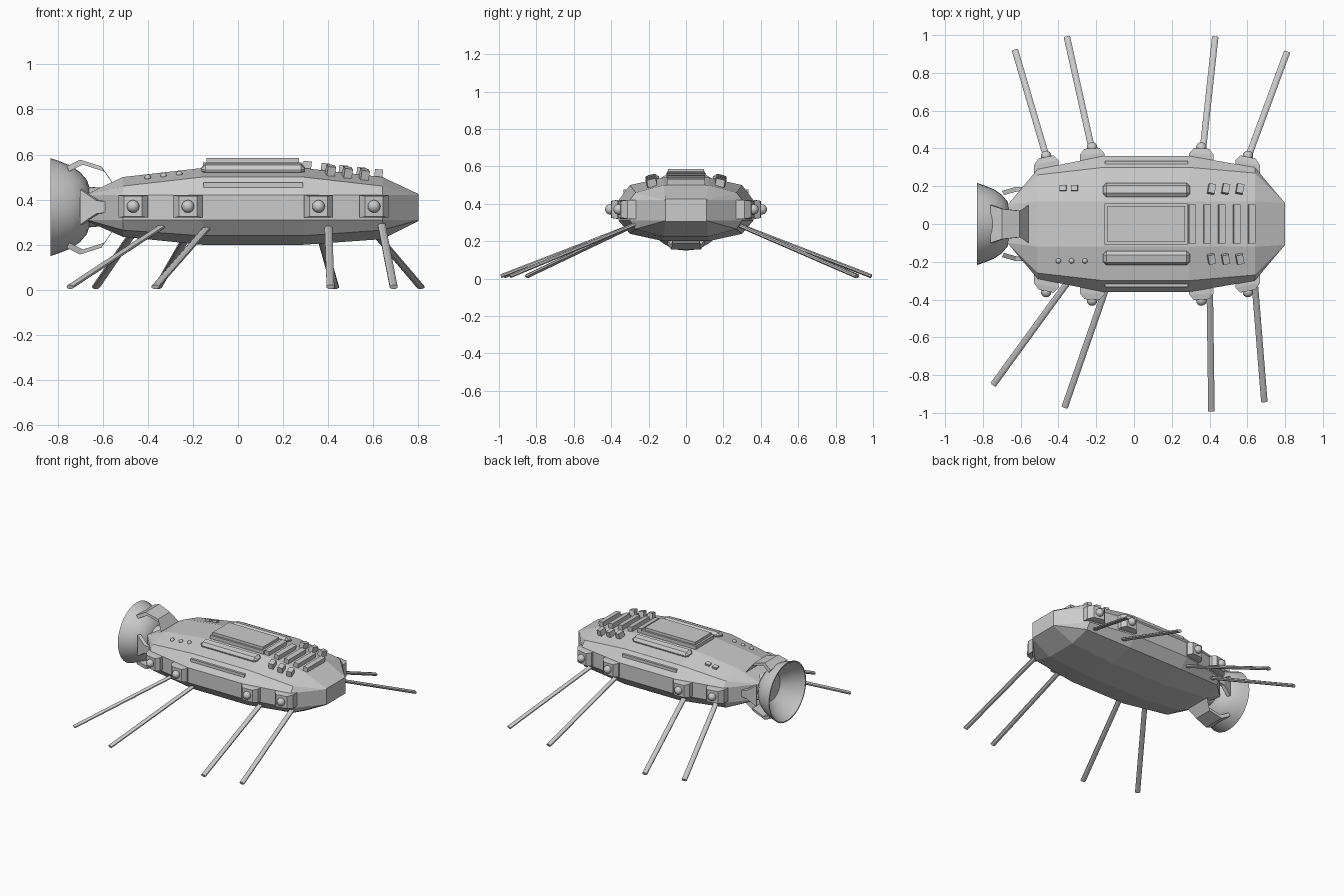
import bpy, bmesh, math
from mathutils import Vector, Matrix

if "Cube" in bpy.data.objects:
    bpy.data.objects.remove(bpy.data.objects["Cube"])

def make(name, bm, smooth=False):
    bmesh.ops.remove_doubles(bm, verts=bm.verts, dist=1e-5)
    bmesh.ops.recalc_face_normals(bm, faces=bm.faces)
    me = bpy.data.meshes.new(name)
    bm.to_mesh(me)
    bm.free()
    ob = bpy.data.objects.new(name, me)
    bpy.context.collection.objects.link(ob)
    if smooth:
        bpy.context.view_layer.objects.active = ob
        ob.select_set(True)
        bpy.ops.object.shade_smooth_by_angle(angle=math.radians(35))
        ob.select_set(False)
    return ob

def box(name, loc, size, rot=(0, 0, 0), bevel=0):
    bm = bmesh.new()
    bmesh.ops.create_cube(bm, size=1, matrix=Matrix.Diagonal((*size, 1)))
    ob = make(name, bm)
    ob.location, ob.rotation_euler = loc, rot
    if bevel:
        m = ob.modifiers.new("chamfer", 'BEVEL')
        m.width, m.segments = bevel, 1
    return ob

def ball(name, loc, r):
    bm = bmesh.new()
    bmesh.ops.create_uvsphere(bm, u_segments=16, v_segments=10, radius=r)
    make(name, bm, True).location = loc

def loft(bm, rings):
    vs = [[bm.verts.new(p) for p in ring] for ring in rings]
    n = len(vs[0])
    for a, b in zip(vs, vs[1:]):
        for i in range(n):
            bm.faces.new((a[i], a[(i + 1) % n], b[(i + 1) % n], b[i]))
    return vs

# Hull: x, side half-width, shoulder half-width, deck half-width, shoulder z, deck z, lower z, keel z
sections = [(-.67, .10, .10, .10, .42, .425, .31, .305),
            (-.51, .29, .26, .12, .46, .50, .265, .235),
            (-.16, .36, .30, .12, .50, .54, .24, .20),
            (.29, .36, .30, .12, .50, .54, .24, .20),
            (.64, .30, .27, .12, .46, .50, .265, .225),
            (.80, .11, .11, .11, .42, .425, .31, .305)]
bm = bmesh.new()
rings = []
for x, w, s, d, zs, zd, zb, zk in sections:
    half = [(d, zk), (s, zb), (w, .31), (w, .42), (s, zs), (d, zd)]
    rings.append([(x, y, z) for y, z in half] + [(x, -y, z) for y, z in reversed(half)])
vs = loft(bm, rings)
bm.faces.new(vs[0])
bm.faces.new(vs[-1])
bmesh.ops.dissolve_degenerate(bm, edges=bm.edges, dist=1e-5)
make("hull", bm)

# Engine bell, revolved about the x axis
CZ = .367
profile = [(-.60, 0), (-.60, .085), (-.66, .09), (-.67, .12), (-.70, .155), (-.74, .183),
           (-.79, .203), (-.83, .217), (-.83, .209), (-.76, .165), (-.71, .11), (-.70, .10), (-.70, 0)]
bm = bmesh.new()
N = 32
loft(bm, [[(x, r * math.cos(2 * math.pi * i / N), CZ + r * math.sin(2 * math.pi * i / N))
           for i in range(N)] for x, r in profile])
bmesh.ops.dissolve_degenerate(bm, edges=bm.edges, dist=1e-5)
make("engine_bell", bm, True)

# Four bent struts holding the bell: x, radius, half-width
upright = [(-.56, .115, .10), (-.605, .18, .07), (-.70, .21, .08), (-.76, .18, .10)]
side = [(-.56, .195, .02), (-.63, .195, .03), (-.70, .175, .078)]
for k, path in enumerate((upright, side, upright, side)):
    bm = bmesh.new()
    vs = loft(bm, [[(x, -h, r), (x, h, r), (x + .012, h, r - .022), (x + .012, -h, r - .022)]
                   for x, r, h in path])
    bm.faces.new(vs[0])
    bm.faces.new(vs[-1])
    ob = make("engine_strut", bm)
    ob.location.z = CZ
    ob.rotation_euler.x = k * math.pi / 2

# Leg pods with ball lamps, both sides
for s in (-1, 1):
    for x, y, tilt in ((-.465, .355, .2), (-.222, .40, .05), (.357, .40, -.05), (.603, .355, -.2)):
        bm = bmesh.new()
        bottom = y - .12
        vs = loft(bm, [[(x + dx * w, s * (yy + dx * tilt * w), .37 + dz * h)
                        for dx, dz in ((-1, -1), (1, -1), (1, 1), (-1, 1))]
                       for yy, w, h in ((bottom, .065, .05), (y - .03, .065, .05), (y, .04, .045))])
        bm.faces.new(vs[0])
        bm.faces.new(vs[-1])
        make("leg_pod", bm)
        ball("pod_lamp", (x, s * (y + .005), .37), .028)

# Flattened legs: start x, end x, end y
legs = [(-.436, -.63, .92), (-.193, -.355, .99), (.35, .43, .99), (.57, .81, .91),
        (-.316, -.745, -.85), (-.12, -.367, -.97), (.40, .41, -.99), (.635, .69, -.94)]
for x0, x1, y1 in legs:
    a = Vector((x0, math.copysign(.26, y1), .295))
    b = Vector((x1, y1, .013))
    d = (b - a).normalized()
    u = d.cross(Vector((0, 0, 1))).normalized()
    v = u.cross(d)
    bm = bmesh.new()
    vs = loft(bm, [[p + u * .0185 * math.cos(t * math.pi / 4 + .39) + v * .011 * math.sin(t * math.pi / 4 + .39)
                    for t in range(8)] for p in (a, b)])
    bm.faces.new(vs[0])
    bm.faces.new(vs[-1])
    make("leg", bm)

# Central deck platform in two steps
box("platform_base", (.065, 0, .545), (.44, .215, .04))
box("platform_top", (.065, 0, .57), (.41, .19, .03))

# Deck bars and shoulder rails
for s in (-1, 1):
    box("deck_bar", (.067, s * .18, .535), (.46, .075, .045), (-s * .2, 0, 0), .018)
    box("side_rail", (.067, s * .318, .463), (.44, .032, .026))

# Forward ribs and small vents following the sloping deck
def deck_z(x):
    return .54 - max(0, x - .29) * .114

for i in range(5):
    x = .307 + i * .079
    box("deck_rib", (x, 0, deck_z(x) + .01), (.036, .205, .045), (0, .114, 0))
for s in (-1, 1):
    for x in (.41, .485, .56):
        box("deck_vent", (x, s * .185, deck_z(x) + .002), (.036, .05, .045), (-s * .22, .114, -.2 * s))

# Rear deck details: studs on one side, small blocks on the other
for x in (-.40, -.33, -.26):
    ball("deck_stud", (x, -.195, .525 + (x + .16) * .114), .014)
for x in (-.375, -.315):
    box("rear_block", (x, .19, .523 + (x + .16) * .114), (.035, .03, .025), (-.22, -.114, 0))
